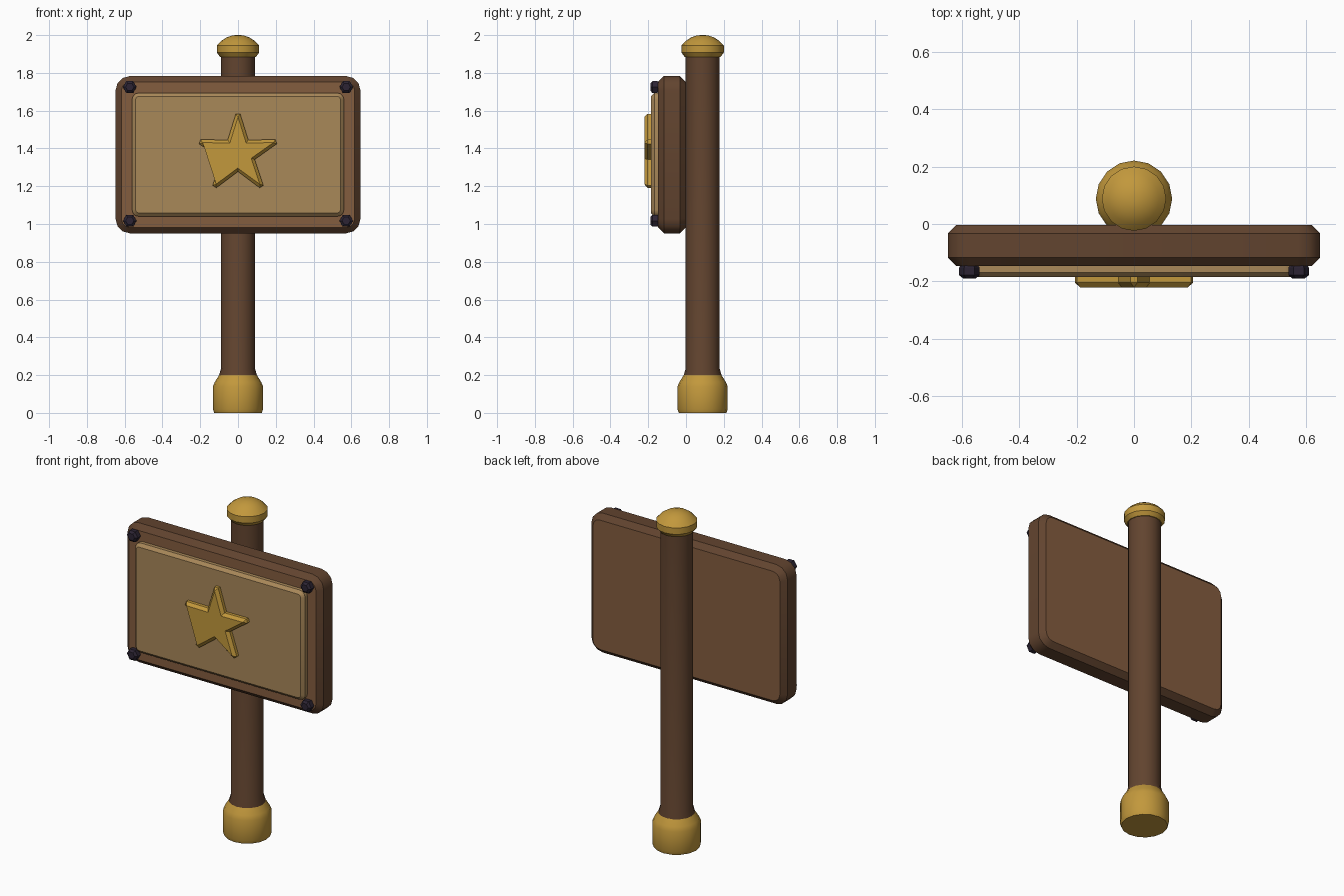
import bpy
import bmesh
from math import sin, cos, pi, radians
from mathutils import Vector

cube = bpy.data.objects.get("Cube")
if cube:
    bpy.data.objects.remove(cube, do_unlink=True)

POST_Y = 0.088


def material(name, hex_code):
    srgb = [int(hex_code[i:i + 2], 16) / 255 for i in (0, 2, 4)]
    rgba = [((c + 0.055) / 1.055) ** 2.4 for c in srgb] + [1]
    m = bpy.data.materials.new(name)
    m.use_nodes = True
    m.diffuse_color = rgba
    m.node_tree.nodes["Principled BSDF"].inputs["Base Color"].default_value = rgba
    return m


dark_wood = material("dark wood", "62442F")
mid_wood = material("mid wood", "845D3F")
pale_wood = material("pale wood", "A98859")
gold = material("gold", "C2983C")
iron = material("dark iron", "2C2433")


def skin(name, rings, mats, rule=None):
    """Join rings of points into a closed solid with capped ends."""
    bm = bmesh.new()
    loops = [[bm.verts.new(p) for p in ring] for ring in rings]
    n = len(loops[0])
    for a, b in zip(loops, loops[1:]):
        for i in range(n):
            j = (i + 1) % n
            bm.faces.new((a[i], a[j], b[j], b[i]))
    bm.faces.new(loops[0])
    bm.faces.new(loops[-1])
    bmesh.ops.recalc_face_normals(bm, faces=bm.faces)
    if rule:
        for f in bm.faces:
            f.material_index = rule(f)
    mesh = bpy.data.meshes.new(name)
    bm.to_mesh(mesh)
    bm.free()
    ob = bpy.data.objects.new(name, mesh)
    bpy.context.collection.objects.link(ob)
    for m in mats:
        mesh.materials.append(m)
    bpy.ops.object.select_all(action='DESELECT')
    ob.select_set(True)
    bpy.context.view_layer.objects.active = ob
    bpy.ops.object.shade_smooth_by_angle(angle=radians(32))
    return ob


def turned(name, profile, mat, sides=16):
    """Round part on the post axis from (radius, z) pairs."""
    rings = [[(r * cos(2 * pi * i / sides), POST_Y + r * sin(2 * pi * i / sides), z)
              for i in range(sides)] for r, z in profile]
    return skin(name, rings, [mat])


def inset(pts, d):
    """Move every edge of a counter-clockwise outline inward by d."""
    out = []
    for i, p in enumerate(pts):
        u = (p - pts[i - 1]).normalized()
        v = (pts[(i + 1) % len(pts)] - p).normalized()
        nu, nv = Vector((-u.y, u.x)), Vector((-v.y, v.x))
        out.append(p + (nu + nv) * (d / (1 + nu.dot(nv))))
    return out


def plate(name, pts, layers, mats, centre, rule=None):
    """Upright plate from an outline and (y, inset) layers."""
    rings = [[(centre[0] + q.x, y, centre[1] + q.y) for q in inset(pts, d)]
             for y, d in layers]
    return skin(name, rings, mats, rule)


def rounded_rect(w, h, r, seg=3):
    pts = []
    for k, (sx, sz) in enumerate(((1, 1), (-1, 1), (-1, -1), (1, -1))):
        for s in range(seg + 1):
            a = (k + s / seg) * pi / 2
            pts.append(Vector((sx * (w - r) + r * cos(a), sz * (h - r) + r * sin(a))))
    return pts


def polar(r, a):
    return Vector((r * cos(a), r * sin(a)))


# Post with its base and cap
turned("post", [(0.1, 0.19), (0.1, 0.2), (0.09, 0.235), (0.09, 1.9)], dark_wood)
turned("post_base", [(0.126, 0), (0.133, 0.02), (0.133, 0.14), (0.122, 0.165),
                     (0.1, 0.2)], gold)
turned("post_cap", [(0.095, 1.885), (0.112, 1.907), (0.112, 1.945), (0.088, 1.97),
                    (0.06, 1.988), (0.03, 1.998), (0.01, 2.0)], gold)

# Board with a dark rim and lighter front and back
plate("board", rounded_rect(0.648, 0.416, 0.075),
      [(-0.003, 0.03), (-0.033, 0), (-0.117, 0), (-0.147, 0.03)],
      [dark_wood, mid_wood], (0, 1.367), lambda f: int(abs(f.normal.y) > 0.9))

# Raised panel
plate("panel", rounded_rect(0.561, 0.327, 0.035),
      [(-0.13, 0), (-0.168, 0), (-0.185, 0.018)], [pale_wood], (0, 1.367))

# Star with blunted tips
star = []
for k in range(5):
    a = pi / 2 + k * 2 * pi / 5
    star += [polar(0.213, a - 0.055), polar(0.213, a + 0.055), polar(0.093, a + pi / 5)]
plate("star", star, [(-0.17, 0), (-0.204, 0), (-0.221, 0.016)], [gold], (0, 1.37))

# Corner bolts
hexagon = [polar(0.036, k * pi / 3) for k in range(6)]
for x, side in ((0.573, "left"), (-0.573, "right")):
    for z, level in ((1.725, "upper"), (1.017, "lower")):
        plate(f"bolt_{level}_{side}", hexagon,
              [(-0.14, 0.008), (-0.152, 0), (-0.178, 0), (-0.189, 0.012)],
              [iron], (x, z))
